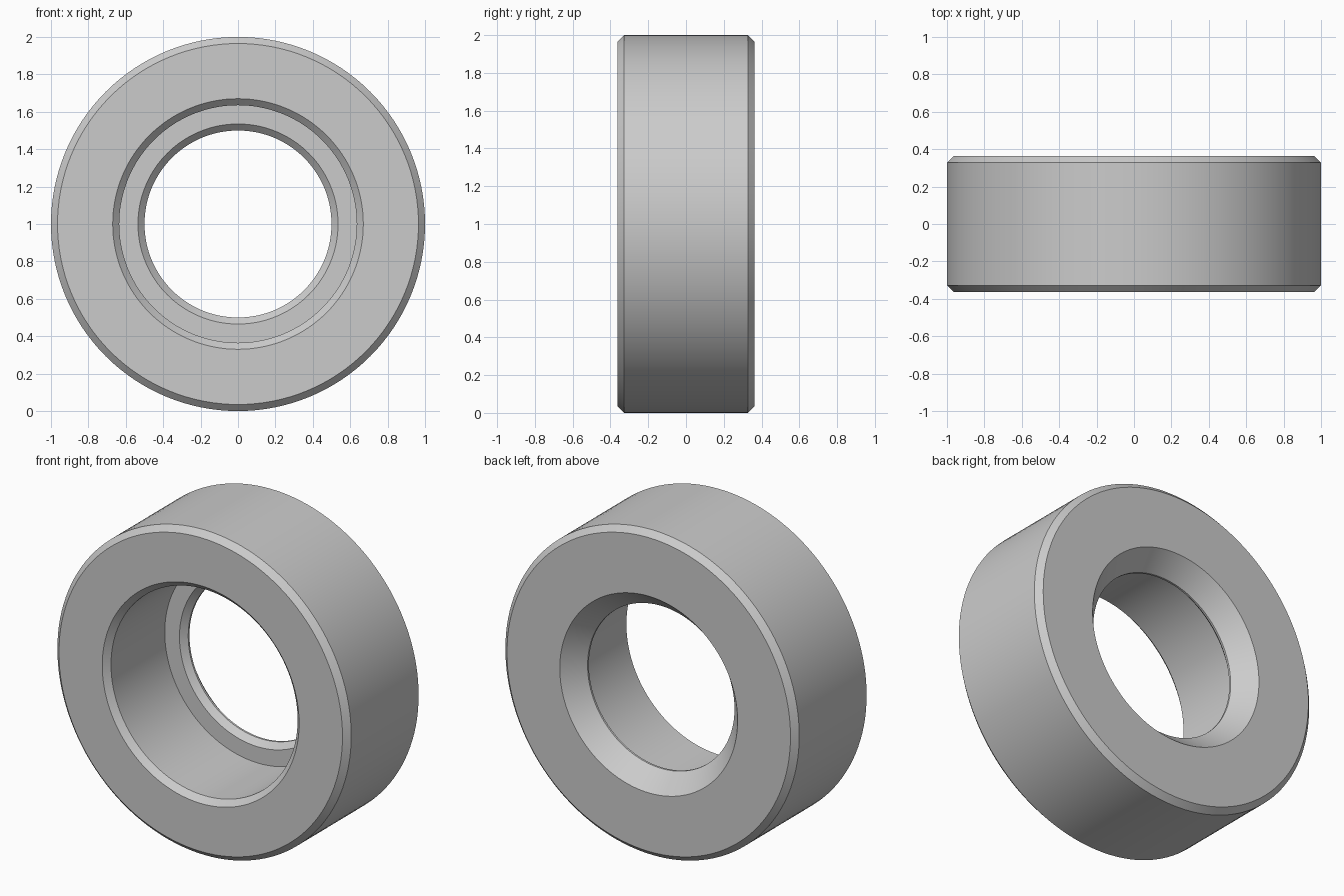
import bpy
import math

cube = bpy.data.objects.get("Cube")
if cube:
    bpy.data.objects.remove(cube, do_unlink=True)

# Plain grey metal
metal = bpy.data.materials.new("grey_metal")
metal.use_nodes = True
grey = (0.6, 0.6, 0.6, 1)
metal.diffuse_color = grey
metal.node_tree.nodes["Principled BSDF"].inputs["Base Color"].default_value = grey

# Ring cross-section as (radius, y), running from the front face to the back
half = 0.3625
bevel = 0.035
ledge = 0.195
land = ledge + bevel
outer, bore, hole, flare = 1.0, 0.635, 0.5, 0.605
profile = [
    (outer - bevel, -half), (outer, -half + bevel),          # front outer chamfer
    (outer, half - bevel), (outer - bevel, half),            # back outer chamfer
    (flare, half), (hole, half - 0.12),                      # flared back opening
    (hole, land), (hole + bevel, ledge),                     # land and lip chamfer
    (bore, ledge),                                           # inner shoulder
    (bore, -half + bevel), (bore + bevel, -half),            # front bore chamfer
]

# Revolve the closed cross-section about the y axis
segments = 128
count = len(profile)
verts = []
for i in range(segments):
    a = math.tau * i / segments
    verts += [(r * math.cos(a), y, outer + r * math.sin(a)) for r, y in profile]
faces = []
for i in range(segments):
    j = (i + 1) % segments
    for k in range(count):
        n = (k + 1) % count
        faces.append((i * count + k, i * count + n, j * count + n, j * count + k))

mesh = bpy.data.meshes.new("bushing_ring")
mesh.from_pydata(verts, [], faces)
mesh.materials.append(metal)
ring = bpy.data.objects.new("bushing_ring", mesh)
bpy.context.collection.objects.link(ring)

# Consistent outward normals, smooth walls and crisp chamfer edges
bpy.ops.object.select_all(action="DESELECT")
ring.select_set(True)
bpy.context.view_layer.objects.active = ring
bpy.ops.object.mode_set(mode="EDIT")
bpy.ops.mesh.select_all(action="SELECT")
bpy.ops.mesh.normals_make_consistent(inside=False)
bpy.ops.object.mode_set(mode="OBJECT")
bpy.ops.object.shade_smooth_by_angle(angle=math.radians(25))
